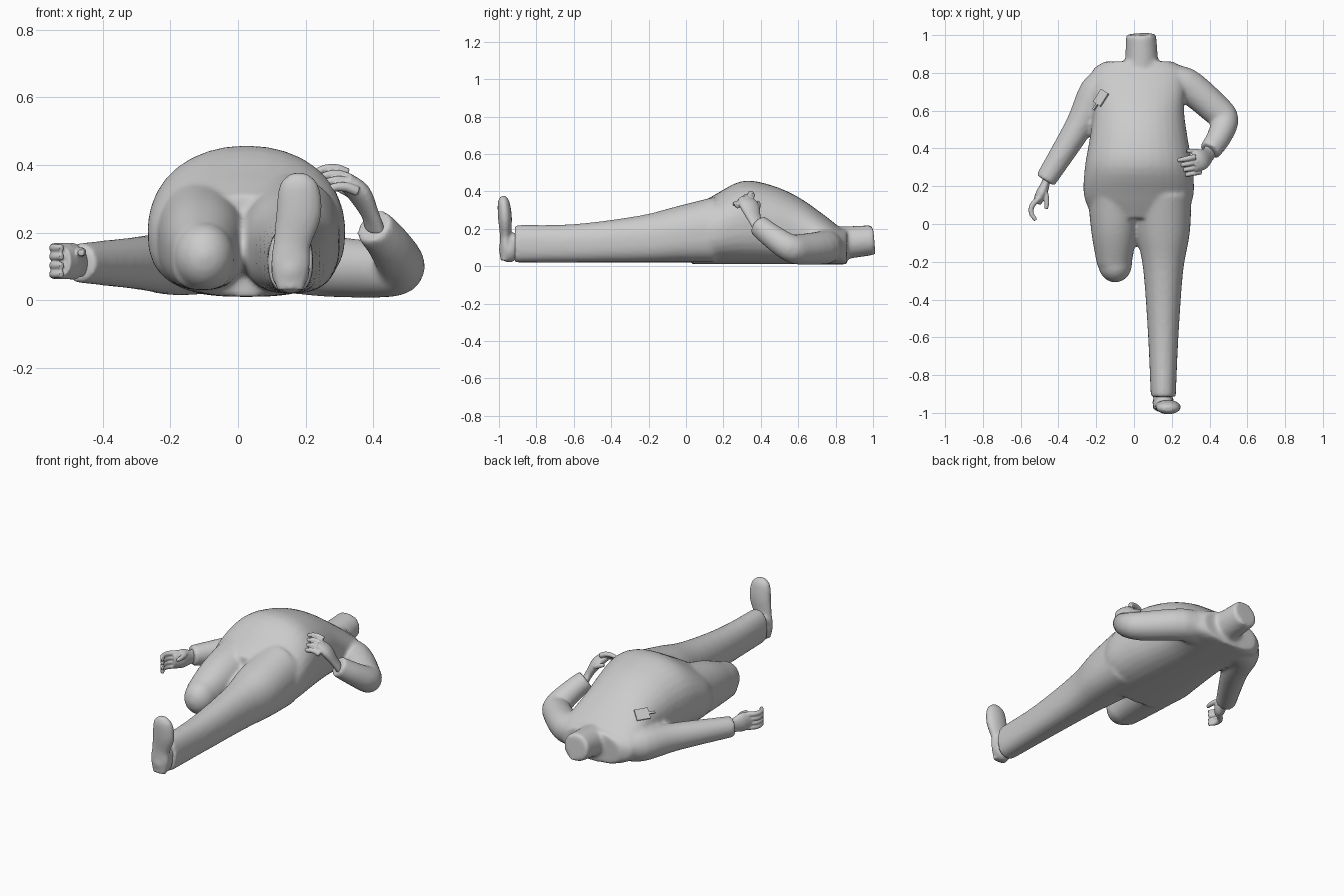
import bpy, bmesh, math
from mathutils import Matrix, Vector

if "Cube" in bpy.data.objects:
    bpy.data.objects.remove(bpy.data.objects["Cube"])

grey = bpy.data.materials.new("plain_grey")
grey.use_nodes = True
grey.diffuse_color = (0.6, 0.6, 0.6, 1)
grey.node_tree.nodes["Principled BSDF"].inputs["Base Color"].default_value = grey.diffuse_color

ANGLES = [math.tau * i / 32 for i in range(32)]


def spline(rows, steps=4):
    """Smooth curve through every row of values."""
    points = [Vector(row) for row in rows]
    points = [2 * points[0] - points[1], *points, 2 * points[-1] - points[-2]]
    curve = []
    for a, b, c, d in zip(points, points[1:], points[2:], points[3:]):
        for step in range(steps):
            t = step / steps
            bend = 2 * a - 5 * b + 4 * c - d + t * (3 * (b - c) + d - a)
            curve.append(b + t / 2 * (c - a + t * bend))
    return curve + [points[-2]]


def skin(bm, rings):
    """Close a list of point rings into a capped solid."""
    loops = [[bm.verts.new(point) for point in ring] for ring in rings]
    for near, far in zip(loops, loops[1:]):
        for i in range(len(near)):
            bm.faces.new((near[i - 1], near[i], far[i], far[i - 1]))
    bm.faces.new(loops[0][::-1])
    bm.faces.new(loops[-1])


def loft(bm, centre, bottom, rows):
    """Rows of (y, half width, top); the underside is flatter than the top."""
    rings = []
    for y, half, top in spline(rows):
        ring = []
        middle, rise = (top + bottom) / 2, (top - bottom) / 2
        for angle in ANGLES:
            c, s = math.cos(angle), math.sin(angle)
            power = 0.75 if s < 0 else 0.95
            ring.append((centre + half * math.copysign(abs(c) ** power, c), y,
                         middle + rise * math.copysign(abs(s) ** power, s)))
        rings.append(ring)
    skin(bm, rings)


def tube(bm, path, normal=(0, 0, 1), flat=1.0):
    """Path of (x, y, z, radius), squashed along the normal."""
    path = spline(path)
    last = len(path) - 1
    rings = []
    for i, point in enumerate(path):
        along = (path[min(i + 1, last)] - path[max(i - 1, 0)]).xyz.normalized()
        side = along.cross(Vector(normal)).normalized()
        up = side.cross(along) * flat
        rings.append([point.xyz + point.w * (side * math.cos(angle) + up * math.sin(angle))
                      for angle in ANGLES])
    skin(bm, rings)


def ball(bm, centre, size):
    shape = Matrix.LocRotScale(Vector(centre), None, Vector(size))
    bmesh.ops.create_uvsphere(bm, u_segments=32, v_segments=16, radius=1, matrix=shape)


def finish(name, bm, voxel=0, smooth=0):
    """Make the object; blended parts are fused into one smooth skin."""
    bmesh.ops.recalc_face_normals(bm, faces=bm.faces)
    mesh = bpy.data.meshes.new(name)
    bm.to_mesh(mesh)
    bm.free()
    mesh.materials.append(grey)
    part = bpy.data.objects.new(name, mesh)
    bpy.context.collection.objects.link(part)
    if voxel:
        mesh.shade_smooth()
        blend = part.modifiers.new("blend", "REMESH")
        blend.mode, blend.voxel_size, blend.use_smooth_shade = "VOXEL", voxel, True
        soften = part.modifiers.new("soften", "SMOOTH")
        soften.factor, soften.iterations = 0.5, smooth
    return part


bm = bmesh.new()
# Torso with a round belly, then the neck
loft(bm, 0.025, 0.01, [
    (0.03, 0.24, 0.31), (0.15, 0.29, 0.38), (0.3, 0.285, 0.455), (0.45, 0.26, 0.435),
    (0.6, 0.24, 0.37), (0.75, 0.25, 0.265), (0.82, 0.24, 0.21), (0.86, 0.18, 0.2),
])
tube(bm, [(0.04, 0.8, 0.12, 0.09), (0.04, 0.9, 0.13, 0.085), (0.037, 1.005, 0.14, 0.08)])
# Thigh stump with a rounded end
loft(bm, -0.105, 0.03, [(0.15, 0.14, 0.35), (-0.05, 0.12, 0.3), (-0.22, 0.09, 0.23)])
ball(bm, (-0.1, -0.21, 0.13), (0.09, 0.1, 0.1))
# Whole leg, tapering to the trouser cuff
loft(bm, 0.155, 0.02, [
    (0.15, 0.15, 0.37), (-0.05, 0.14, 0.32), (-0.25, 0.105, 0.27),
    (-0.6, 0.08, 0.225), (-0.915, 0.066, 0.22),
])
# Right sleeve hangs out to the side, left sleeve bends at the elbow
tube(bm, [(-0.12, 0.75, 0.11, 0.09), (-0.2, 0.7, 0.11, 0.09), (-0.29, 0.52, 0.11, 0.075),
          (-0.47, 0.23, 0.11, 0.056)], flat=1.05)
tube(bm, [(0.16, 0.74, 0.11, 0.09), (0.27, 0.74, 0.1, 0.09), (0.43, 0.61, 0.09, 0.082),
          (0.48, 0.55, 0.1, 0.074), (0.45, 0.46, 0.16, 0.065), (0.4, 0.385, 0.22, 0.058)])
body = finish("clothed_body", bm, voxel=0.011, smooth=8)

# Upright shoe, its sole facing forward
bm = bmesh.new()
tube(bm, [(0.155, -0.97, 0.03, 0.04), (0.155, -0.965, 0.1, 0.057), (0.16, -0.965, 0.17, 0.055),
          (0.18, -0.968, 0.26, 0.067), (0.18, -0.975, 0.34, 0.057), (0.18, -0.98, 0.375, 0.025)],
     normal=(0, 1, 0), flat=0.55)
ball(bm, (0.155, -0.945, 0.09), (0.057, 0.055, 0.07))
tube(bm, [(0.15, -0.86, 0.12, 0.055), (0.155, -0.95, 0.13, 0.05)])
finish("shoe", bm, voxel=0.008, smooth=3)


def finger(bm, base, reach, curl, normal):
    """A tapering finger that bends towards the curl direction."""
    path = []
    for t in (0, 0.35, 0.7, 1):
        point = base + Vector(reach) * t + Vector(curl) * t * t
        path.append((*point, 0.015 - 0.005 * t * t))
    tube(bm, path, normal)


def hand(name, palm, normal, base, spread, reach, curl, thumb):
    bm = bmesh.new()
    tube(bm, palm, normal, flat=0.55)
    for k in range(4):
        finger(bm, Vector(base) + k * Vector(spread), reach, curl, normal)
    finger(bm, Vector(thumb[0]), thumb[1], thumb[2], normal)
    finish(name, bm, voxel=0.004, smooth=3)


# Relaxed right hand, fingers stacked in height
hand("right_hand",
     palm=[(-0.455, 0.26, 0.11, 0.04), (-0.47, 0.21, 0.11, 0.042),
           (-0.49, 0.16, 0.115, 0.055), (-0.515, 0.11, 0.115, 0.04)],
     normal=(1, -0.3, 0),
     base=(-0.5, 0.14, 0.077), spread=(0, 0, 0.026),
     reach=(-0.16, -0.12, 0), curl=(0.14, 0, 0),
     thumb=[(-0.475, 0.18, 0.14), (0.04, -0.1, 0.01), (-0.03, 0, -0.01)])
# Left hand resting on the belly
hand("left_hand",
     palm=[(0.405, 0.39, 0.21, 0.04), (0.39, 0.365, 0.255, 0.04),
           (0.355, 0.34, 0.32, 0.055), (0.31, 0.315, 0.36, 0.042)],
     normal=(0.65, 0.3, 0.6),
     base=(0.325, 0.355, 0.375), spread=(0.01, -0.026, -0.018),
     reach=(-0.1, -0.02, 0.06), curl=(0, 0, -0.06),
     thumb=[(0.36, 0.375, 0.3), (-0.08, 0.03, 0.05), (0, -0.02, -0.01)])

# Chest badge with a small clip, laid on the cloth
bpy.context.view_layer.update()
cloth = body.evaluated_get(bpy.context.evaluated_depsgraph_get())
spot, slope = cloth.ray_cast(Vector((-0.17, 0.665, 1)), Vector((0, 0, -1)))[1:3]
turn = slope.to_track_quat("Z", "Y")
for name, size, shift in (("chest_badge", (0.08, 0.064, 0.009), (0, 0, 0.008)),
                          ("badge_clip", (0.04, 0.012, 0.009), (0.055, 0, 0.008))):
    bm = bmesh.new()
    bmesh.ops.create_cube(bm, size=1, matrix=Matrix.Diagonal((*size, 1)))
    plate = finish(name, bm)
    plate.rotation_mode = "QUATERNION"
    plate.rotation_quaternion = turn
    plate.location = spot + turn @ Vector(shift)
